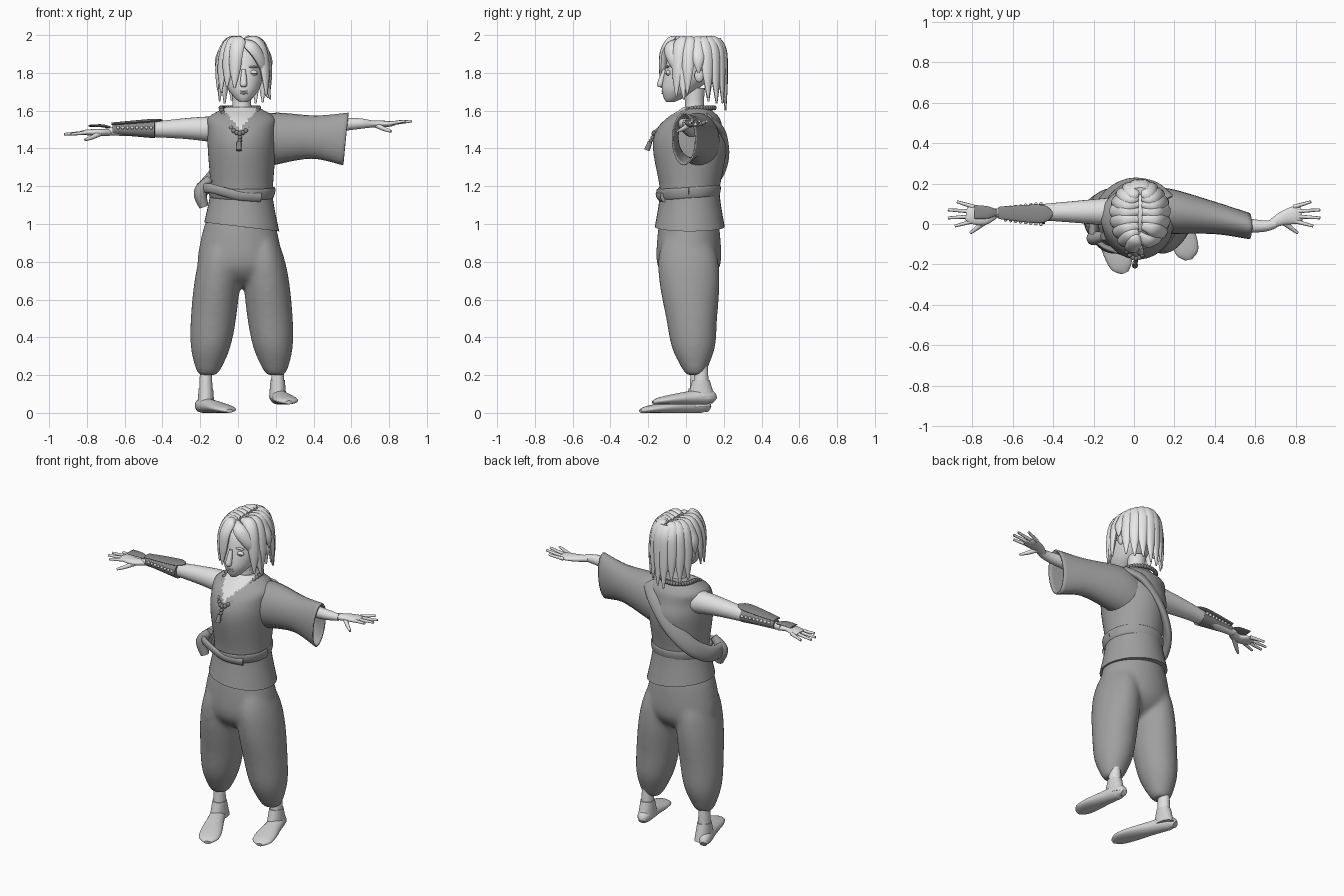
import bpy, bmesh, math, random
from mathutils import Vector

default_cube = bpy.data.objects.get("Cube")
if default_cube:
    bpy.data.objects.remove(default_cube)

def material(name, value):
    mat = bpy.data.materials.new(name)
    mat.use_nodes = True
    colour = (value, value, value, 1)
    mat.diffuse_color = colour
    mat.node_tree.nodes["Principled BSDF"].inputs["Base Color"].default_value = colour
    return mat

SKIN = material("pale skin", .75)
HAIR = material("pale hair", .8)
CLOTH = material("grey cloth", .35)
LEATHER = material("dark leather", .25)
SHOE = material("light shoe", .65)
SIDES = (("left", 1), ("right", -1))
WAIST = Vector((.02, .02, 1.2))
SKULL = Vector((.03, .05, 1.8))
made = []
random.seed(3)

def finish(name, bm, mat):
    bmesh.ops.recalc_face_normals(bm, faces=bm.faces)
    mesh = bpy.data.meshes.new(name)
    bm.to_mesh(mesh)
    bm.free()
    mesh.materials.append(mat)
    obj = bpy.data.objects.new(name, mesh)
    bpy.context.collection.objects.link(obj)
    made.append(obj)
    return obj

def select(objects):
    for obj in bpy.context.selected_objects:
        obj.select_set(False)
    for obj in objects:
        obj.select_set(True)
    bpy.context.view_layer.objects.active = objects[0]

def spline(points, steps):
    """Smooth curve through points of any dimension."""
    padded = [points[0], *points, points[-1]]
    curve = []
    for before, start, end, after in zip(padded, padded[1:], padded[2:], padded[3:]):
        for step in range(steps):
            t = step / steps
            curve.append([b + t * (c - a) / 2 + t * t * (2 * a - 5 * b + 4 * c - d) / 2
                          + t ** 3 * (3 * b - a - 3 * c + d) / 2
                          for a, b, c, d in zip(before, start, end, after)])
    curve.append(list(points[-1]))
    return curve

def tube(name, points, mat, size=(), sides=24, up=(0, 0, 1), axis=None, steps=5, caps=True, centre=None):
    """Loft ellipses along points of x, y, z, half width, half thickness.
    A constant size may be given instead; a single radius makes the section round."""
    path = spline([(*point, *size) for point in points], steps)
    spots = [Vector(point[:3]) for point in path]
    last = len(spots) - 1
    bm = bmesh.new()
    rings = []
    for i, (spot, point) in enumerate(zip(spots, path)):
        along = Vector(axis) if axis else spots[min(i + 1, last)] - spots[max(i - 1, 0)]
        along.normalize()
        outward = spot - centre if centre else Vector(up)
        across = along.cross(outward).normalized()
        outward = across.cross(along)
        ring = []
        for j in range(sides):
            angle = math.tau * j / sides
            ring.append(bm.verts.new(spot + across * point[3] * math.cos(angle)
                                     + outward * point[-1] * math.sin(angle)))
        rings.append(ring)
    for lower, upper in zip(rings, rings[1:]):
        for j in range(sides):
            bm.faces.new((lower[j - 1], lower[j], upper[j], upper[j - 1]))
    if caps:
        bm.faces.new(rings[0])
        bm.faces.new(rings[-1])
    return finish(name, bm, mat)

def stack(name, rows, mat, middle=lambda z: WAIST.xy, slant=0, sides=40):
    """Loft level ellipses from rows of height, half width, half depth."""
    points = [(*middle(z), z, width, depth) for z, width, depth in rows]
    return tube(name, points, mat, sides=sides, up=(0, 1, 0), axis=(slant, 0, 1))

def balls(name, spots, radii, mat, segments=12):
    """Several equal ellipsoids in one object."""
    bm = bmesh.new()
    for spot in spots:
        ball = bmesh.ops.create_uvsphere(bm, u_segments=segments, v_segments=segments // 2 + 1, radius=1)
        bmesh.ops.scale(bm, vec=radii, verts=ball["verts"])
        bmesh.ops.translate(bm, vec=spot, verts=ball["verts"])
    return finish(name, bm, mat)

# Tunic with an open V neck showing skin
tunic = stack("tunic", [(1.1, .165, .155), (1.2, .165, .16), (1.4, .18, .195), (1.5, .18, .175),
                        (1.56, .18, .14), (1.6, .12, .09), (1.62, .08, .07)], CLOTH,
              middle=lambda z: (.02, .02 + .3 * max(0, z - 1.5)), sides=72)
tunic.data.materials.append(SKIN)
for face in tunic.data.polygons:
    spot = face.center
    if spot.y < .03 and spot.z > 1.5 + abs(spot.x - .01) * 1.2:
        face.material_index = 1
stack("tunic_skirt", [(1.18, .162, .156), (1.1, .175, .165), (.985, .2, .185)], CLOTH, slant=.12)

# Wide left sleeve, open at the cuff
sleeve = tube("left_sleeve", [(.1, .06, 1.43, .12, .15), (.2, .06, 1.45, .11, .14), (.4, .03, 1.46, .08, .115),
                              (.57, -.01, 1.45, .065, .14)],
              CLOTH, axis=(1, 0, -.1), caps=False)
sleeve.modifiers.new("cloth thickness", "SOLIDIFY").thickness = .008

# Sash: rolled fold down the back, flat belt round the waist, knot on the right hip
tube("back_fold", [(.16, .11, 1.56), (.08, .175, 1.5), (-.03, .19, 1.37), (-.13, .14, 1.25), (-.19, .04, 1.18),
                   (-.2, -.05, 1.17)], CLOTH, size=(.05, .024), centre=WAIST)
belt_angles = [math.tau * i / 16 for i in range(17)]
tube("belt", [(.02 + .168 * math.cos(a), .015 + .16 * math.sin(a), 1.165 + .01 * math.sin(a)) for a in belt_angles],
     CLOTH, size=(.03, .008), centre=WAIST)
tube("belt_end", [(-.21, -.03, 1.18), (-.15, -.11, 1.19), (0, -.145, 1.15), (.12, -.12, 1.14)],
     CLOTH, size=(.025, .014), centre=WAIST)
tube("hip_knot", [(-.15, -.06, 1.24, .02), (-.2, -.07, 1.17, .035), (-.18, -.07, 1.09, .025)],
     CLOTH, centre=WAIST)

# Baggy trousers: seat and legs fused into one soft cloth surface
parts = [stack("trousers", [(1.04, .17, .15), (.95, .2, .165), (.8, .225, .17), (.72, .2, .13), (.67, .1, .06)],
               CLOTH, middle=lambda z: (.01, .015))]
for side, s in SIDES:
    parts.append(stack(side + "_trouser_leg", [(1, .05, .08), (.85, .1, .15), (.7, .12, .16), (.5, .12, .135),
                                               (.35, .105, .115), (.24, .07, .07), (.2, .045, .045)], CLOTH,
                       middle=lambda z: (.02 + s * (.2 - .1 * z), .06 - .06 * z)))
for leg in parts[1:]:
    made.remove(leg)
select(parts)
bpy.ops.object.join()
fuse = parts[0].modifiers.new("fuse", "REMESH")
fuse.mode = "VOXEL"
fuse.voxel_size = .012
fuse.use_smooth_shade = True
parts[0].modifiers.new("soften", "SMOOTH").iterations = 12

# Feet in soft shoes
def foot(side, heel, toe, ankle, ground):
    heel, toe = Vector(heel), Vector(toe)
    shape = ((0, .02, .02), (.1, .04, .04), (.4, .05, .035), (.7, .062, .026), (.9, .055, .018), (1, .02, .01))
    tube(side + "_shoe", [(*heel.lerp(toe, t), ground + height, width, height) for t, width, height in shape], SHOE)
    middle = lambda z: ankle
    stack(side + "_ankle", [(ground + .1, .036, .04), (.26, .03, .035)], SKIN, middle)
    stack(side + "_shoe_cuff", [(ground + .03, .046, .075), (ground + .08, .042, .06), (ground + .13, .038, .045)],
          SHOE, middle)

foot("right", (-.205, .12), (-.045, -.24), (-.17, .06), 0)
foot("left", (.2, .15), (.27, -.175), (.21, .08), .045)

# Arms
tube("right_arm", [(-.1, .06, 1.5, .072), (-.3, .06, 1.505, .053), (-.7, .055, 1.49, .02)], SKIN)
tube("left_arm", [(.3, .03, 1.51, .05), (.6, -.01, 1.53, .032), (.7, 0, 1.53, .02)], SKIN)

# Hands with spread fingers
def hand(side, s, wrist, z, rise):
    tube(side + "_palm", [(s * .68, wrist, z, .022, .018), (s * .74, .03, z, .035, .018),
                          (s * .8, .045, z, .044, .015), (s * .83, .05, z, .03, .008)], SKIN)
    for i, reach in enumerate((.885, .92, .92, .875)):
        y = .05 + (i - 1.5) * .023
        tip = .05 + (i - 1.5) * .04
        tube(f"{side}_finger_{i}", [(s * .79, y, z, .011), (s * reach, tip, z + rise, .007)], SKIN, sides=8)
    tube(side + "_thumb", [(s * .72, .025, z, .016), (s * .77, -.015, z - .025, .012),
                           (s * .81, -.045, z - .04, .007)], SKIN, sides=8)

hand("right", -1, .055, 1.485, -.01)
hand("left", 1, 0, 1.53, .015)

# Bracer with a top plate, studs and a hand guard
tube("bracer", [(-.44, .05, 1.5, .05, .046), (-.665, .055, 1.5, .028, .026)], LEATHER)
tube("bracer_plate", [(-.4, .05, 1.55, .008, .004), (-.46, .05, 1.547, .045, .009), (-.67, .055, 1.53, .03, .007)],
     LEATHER)
tube("hand_guard", [(-.675, .057, 1.51, .012, .006), (-.72, .057, 1.52, .03, .008),
                    (-.79, .06, 1.52, .034, .005)], LEATHER)
balls("bracer_studs", [(-.46 - i * .025, .05 + s * (.052 - i * .003), 1.51) for i in range(8) for side, s in SIDES],
      (.009, .008, .009), SKIN)

# Neck and head
stack("neck", [(1.56, .065, .06), (1.63, .05, .05), (1.72, .055, .055)], SKIN, middle=lambda z: (.02, .045))
stack("head", [(1.645, .02, .02), (1.67, .05, .055), (1.72, .085, .1), (1.8, .105, .13), (1.9, .1, .13),
               (1.96, .04, .05)], SKIN, middle=lambda z: (SKULL.x, .05 - 1.35 * (1.96 - z) ** 2))
stack("nose", [(1.82, .01, .01), (1.745, .019, .018), (1.725, .012, .01)], SKIN,
      middle=lambda z: (SKULL.x, -.135 + .3 * max(0, z - 1.745)))

def face_pair(name, x, y, z, radii, mat):
    balls(name, [(SKULL.x + s * x, y, z) for side, s in SIDES], radii, mat)

balls("lips", [(SKULL.x, -.118, z) for z in (1.704, 1.692)], (.024, .012, .006), SKIN)
face_pair("eyelids", .05, -.093, 1.8, (.026, .014, .015), SKIN)
face_pair("lashes", .053, -.104, 1.797, (.02, .005, .003), CLOTH)
face_pair("brows", .053, -.098, 1.832, (.032, .01, .006), SKIN)
face_pair("ears", .125, .07, 1.785, (.014, .025, .036), SKIN)

# Hair: cap and tapered locks falling from a centre parting, short above the ears,
# the last right ones hanging over the eye
balls("hair_cap", [(.03, .055, 1.86)], (.11, .14, .115), HAIR, 32)

def lock(name, spots):
    sections = ((.02, .015), (.038, .022), (.038, .022), (.03, .018), (.005, .004))
    tube(name, [(*spot, *section) for spot, section in zip(spots, sections)], HAIR, sides=10, centre=SKULL)

for side, s in SIDES:
    for i in range(7 if side == "left" else 9):
        angle = math.radians(8 + i * 19)
        across, back = s * math.sin(angle), math.cos(angle)
        depth = .155 if back > 0 else .185
        tip = 1.8 if i == 4 else 1.6 + i * .012 + random.uniform(0, .05)
        hanging = [(SKULL.x + .135 * wide * across, SKULL.y + depth * deep * back, z)
                   for wide, deep, z in ((.55, .75, 1.97), (.85, .95, 1.91), (1, 1, (tip + 1.92) / 2), (1.04, 1.04, tip))]
        lock(f"{side}_lock_{i}", [(SKULL.x + s * .01, SKULL.y + .115 * back, 1.97), *hanging])
lock("swept_fringe", [(.02, -.05, 1.965), (.07, -.085, 1.94), (.115, -.07, 1.88), (.145, -.03, 1.8), (.17, -.01, 1.66)])

# Bead necklace dipping at the front, with a hanging pendant
def bead(angle):
    front = max(0, -math.cos(angle)) ** 2
    return (.01 + .1 * math.sin(angle), .05 + .1 * math.cos(angle) - .12 * front, 1.615 - .135 * front)

balls("necklace_beads", [bead(math.tau * i / 40) for i in range(40)], (.013, .013, .013), LEATHER, 8)
balls("pendant_beads", [(.01, -.17 - i * .008, 1.475 - i * .017) for i in range(3)], (.011, .011, .011), LEATHER, 8)
tube("pendant", [(.005, -.19, 1.435, .012), (.005, -.207, 1.39, .015)], LEATHER, sides=8, up=(0, 1, 0))

# Smooth shading with crisp rims
select(made)
bpy.ops.object.shade_smooth_by_angle(angle=math.radians(50))
